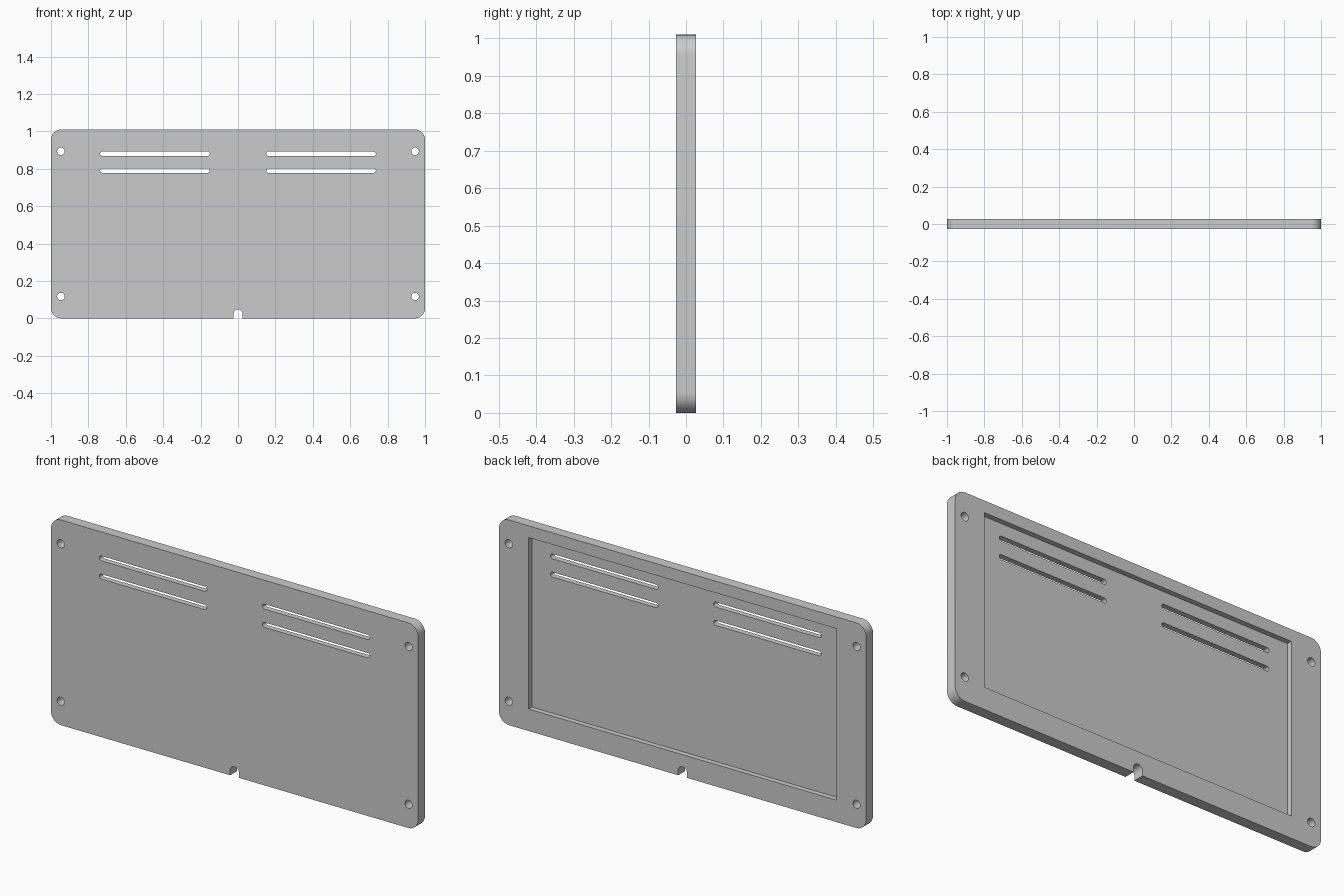
import bpy, bmesh, math
from mathutils import Vector

if "Cube" in bpy.data.objects:
    bpy.data.objects.remove(bpy.data.objects["Cube"], do_unlink=True)

WIDTH, HEIGHT, DEPTH = 2.0, 1.01, 0.053
HALF = DEPTH / 2

grey = bpy.data.materials.new("plain grey")
grey.diffuse_color = (0.6, 0.6, 0.6, 1)
grey.use_nodes = True
grey.node_tree.nodes["Principled BSDF"].inputs["Base Color"].default_value = (0.6, 0.6, 0.6, 1)


def outline(cx, cz, w, h, r, steps=10):
    """Rounded rectangle in x-z; also gives circles and slots when r is half the size."""
    pts = []
    for k, (sx, sz) in enumerate([(1, 1), (-1, 1), (-1, -1), (1, -1)]):
        for i in range(steps + 1 if r else 1):
            a = math.radians(90) * (k + i / steps)
            p = Vector((cx + sx * (w / 2 - r) + r * math.cos(a) * (r > 0),
                        cz + sz * (h / 2 - r) + r * math.sin(a) * (r > 0)))
            if not pts or min((p - pts[-1]).length, (p - pts[0]).length) > 1e-5:
                pts.append(p)
    return pts


def prisms(name, outlines, y0, y1):
    """One object holding each outline extruded from y0 to y1."""
    bm = bmesh.new()
    for pts in outlines:
        face = bm.faces.new([bm.verts.new((p.x, y0, p.y)) for p in pts])
        ext = bmesh.ops.extrude_face_region(bm, geom=[face])
        moved = [g for g in ext["geom"] if isinstance(g, bmesh.types.BMVert)]
        bmesh.ops.translate(bm, verts=moved, vec=(0, y1 - y0, 0))
    bmesh.ops.recalc_face_normals(bm, faces=bm.faces[:])
    mesh = bpy.data.meshes.new(name)
    bm.to_mesh(mesh)
    bm.free()
    mesh.materials.append(grey)
    obj = bpy.data.objects.new(name, mesh)
    bpy.context.collection.objects.link(obj)
    return obj


# Panel body with rounded corners
panel = prisms("panel", [outline(0, HEIGHT / 2, WIDTH, HEIGHT, 0.055)], -HALF, HALF)

# Shallow rectangular pocket in the back
pocket = prisms("pocket_cutter", [outline(0, 0.53, 1.676, 0.844, 0)], 0.001, 0.1)

# Screw holes, vent slots and the cable notch, all right through
cuts = [outline(0, 0, 0.048, 0.096, 0.024)]
for side in (-1, 1):
    cuts += [outline(side * 0.947, z, 0.04, 0.04, 0.02, 6) for z in (0.117, 0.893)]
    cuts += [outline(side * 0.444, z, 0.586, 0.024, 0.012, 6) for z in (0.88, 0.79)]
openings = prisms("openings_cutter", cuts, -0.1, 0.1)

bpy.ops.object.select_all(action="DESELECT")
bpy.context.view_layer.objects.active = panel
panel.select_set(True)
for cutter in (pocket, openings):
    mod = panel.modifiers.new(cutter.name, "BOOLEAN")
    mod.operation, mod.solver, mod.object = "DIFFERENCE", "EXACT", cutter
    bpy.ops.object.modifier_apply(modifier=mod.name)
    bpy.data.objects.remove(cutter, do_unlink=True)

bpy.ops.object.shade_smooth_by_angle(angle=math.radians(30))
